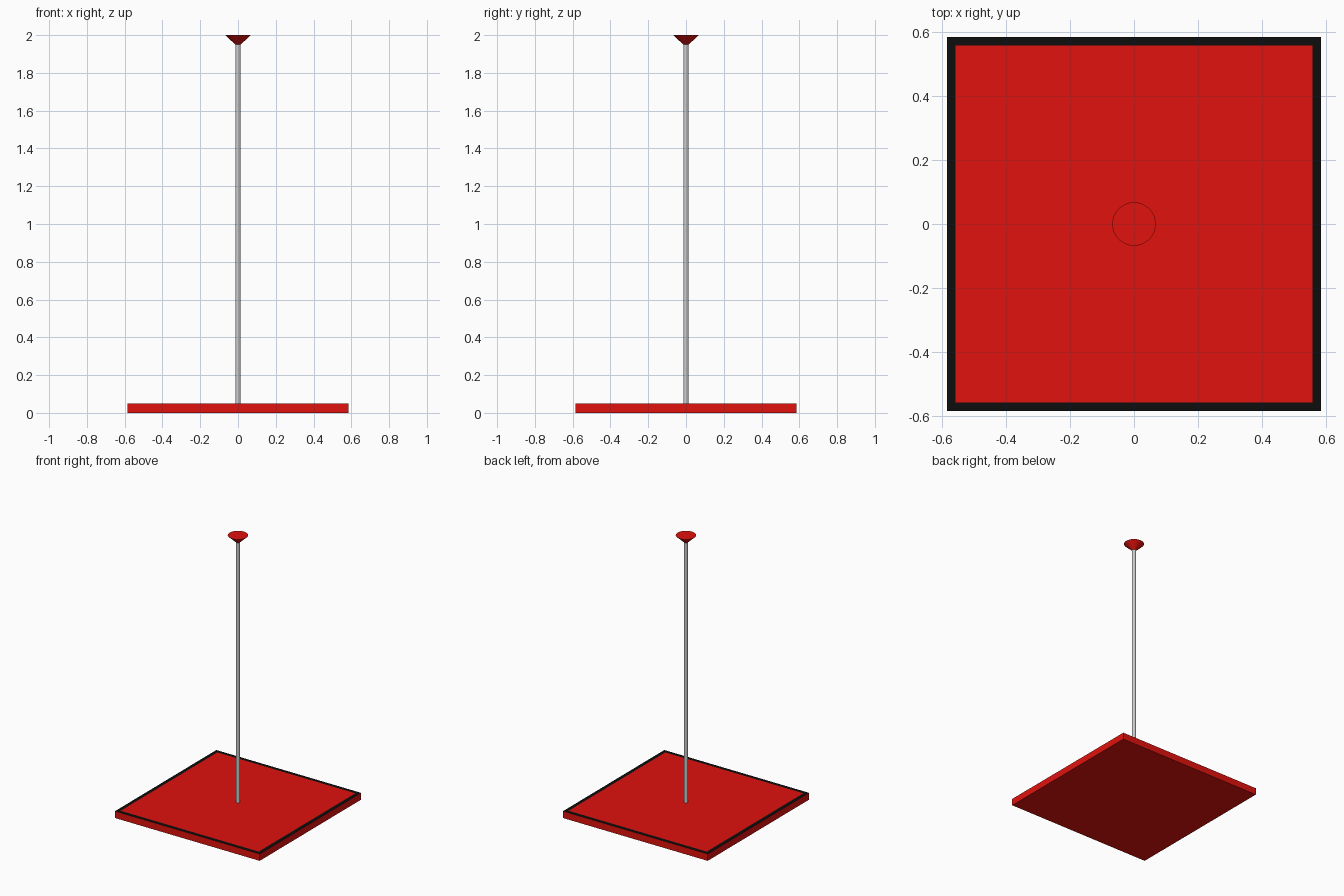
import bpy, bmesh

if "Cube" in bpy.data.objects:
    bpy.data.objects.remove(bpy.data.objects["Cube"])


def material(name, color):
    m = bpy.data.materials.new(name)
    m.diffuse_color = color
    m.use_nodes = True
    m.node_tree.nodes["Principled BSDF"].inputs["Base Color"].default_value = m.diffuse_color
    return m


red = material("red", (0.75, 0.006, 0.004, 1))
black = material("black", (0.004, 0.004, 0.004, 1))

# Square base plate with a black border inset into its top face
HALF, THICK, BORDER = 0.585, 0.05, 0.038
bm = bmesh.new()
bmesh.ops.create_cube(bm, size=1)
bmesh.ops.scale(bm, vec=(2 * HALF, 2 * HALF, THICK), verts=bm.verts)
bmesh.ops.translate(bm, vec=(0, 0, THICK / 2), verts=bm.verts)
top = max(bm.faces, key=lambda f: f.calc_center_median().z)
rim = bmesh.ops.inset_region(bm, faces=[top], thickness=BORDER)["faces"]
for f in rim:
    f.material_index = 1
mesh = bpy.data.meshes.new("base_plate")
bm.to_mesh(mesh)
bm.free()
mesh.materials.append(red)
mesh.materials.append(black)
bpy.context.collection.objects.link(bpy.data.objects.new("base_plate", mesh))


def tapered(name, r_low, r_high, z_low, z_high, sides):
    bpy.ops.mesh.primitive_cone_add(vertices=sides, radius1=r_low, radius2=r_high,
                                    depth=z_high - z_low,
                                    location=(0, 0, (z_low + z_high) / 2))
    ob = bpy.context.object
    ob.name = name
    bpy.ops.object.shade_smooth_by_angle()
    return ob


# Thin grey pole standing on the plate
tapered("pole", 0.014, 0.014, THICK, 1.96, 32)

# Flared red cap at the top of the pole
cap = tapered("top_cap", 0.014, 0.068, 1.95, 2.0, 48)
cap.data.materials.append(red)
